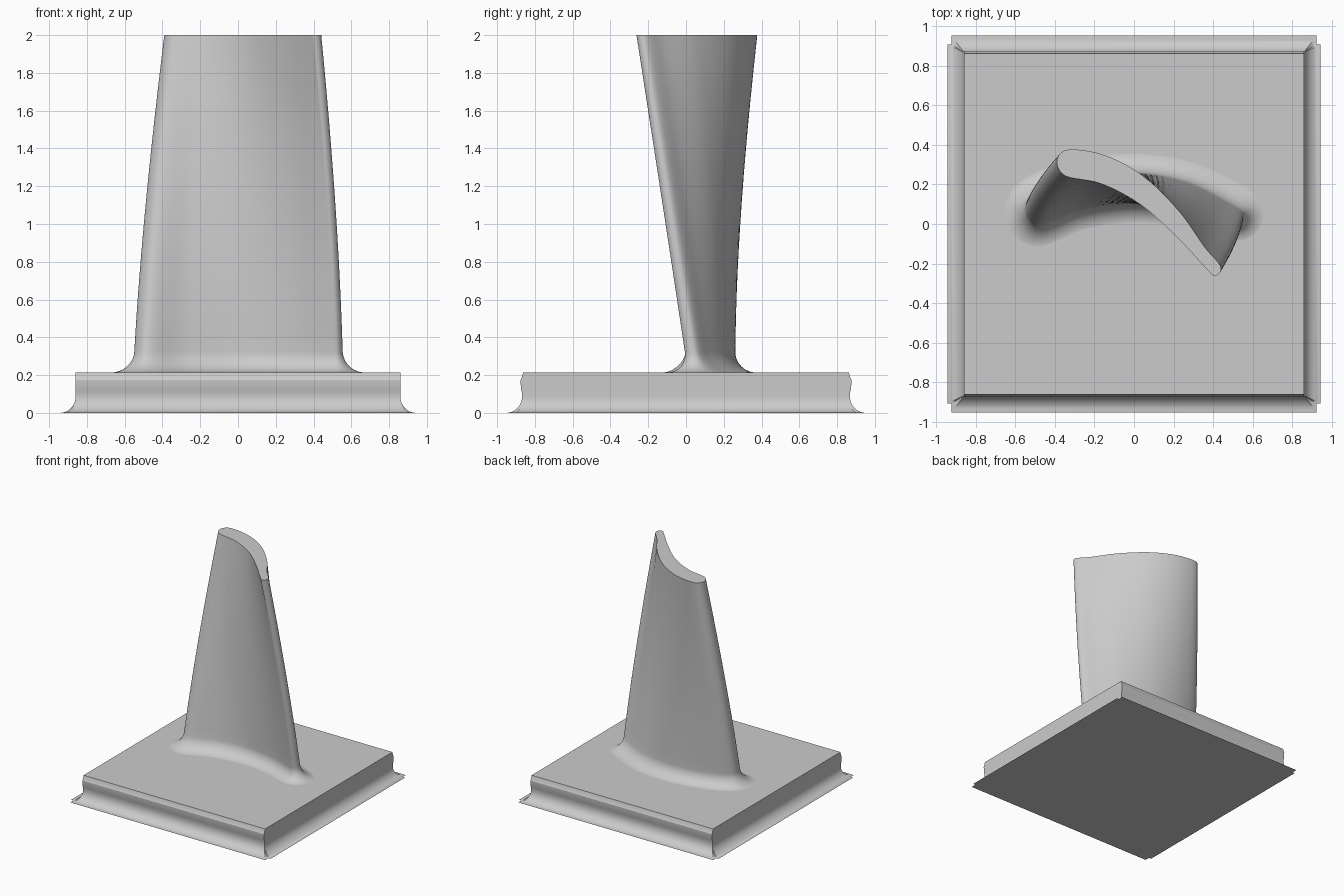
import bpy
import bmesh
from math import cos, sin, pi, radians
from mathutils import Vector

cube = bpy.data.objects.get("Cube")
if cube:
    bpy.data.objects.remove(cube, do_unlink=True)

grey = bpy.data.materials.new("plain grey")
grey.use_nodes = True
colour = (0.6, 0.6, 0.6, 1)
grey.diffuse_color = colour
grey.node_tree.nodes["Principled BSDF"].inputs["Base Color"].default_value = colour


def loft(name, rings, sharp_angle):
    """Skin a stack of closed rings and cap both ends."""
    bm = bmesh.new()
    loops = [[bm.verts.new(p) for p in ring] for ring in rings]
    count = len(loops[0])
    for low, high in zip(loops, loops[1:]):
        for i in range(count):
            j = (i + 1) % count
            bm.faces.new((low[i], low[j], high[j], high[i]))
    bm.faces.new(loops[0])
    bm.faces.new(loops[-1])
    bmesh.ops.remove_doubles(bm, verts=bm.verts, dist=0.00001)
    bmesh.ops.recalc_face_normals(bm, faces=bm.faces)
    mesh = bpy.data.meshes.new(name)
    bm.to_mesh(mesh)
    bm.free()
    mesh.materials.append(grey)
    obj = bpy.data.objects.new(name, mesh)
    bpy.context.collection.objects.link(obj)
    bpy.ops.object.select_all(action="DESELECT")
    obj.select_set(True)
    bpy.context.view_layer.objects.active = obj
    bpy.ops.object.shade_smooth_by_angle(angle=radians(sharp_angle))
    return obj


def smooth_closed(points, steps):
    """Centripetal spline through a closed list of points."""
    pts = [Vector(p) for p in points]
    n = len(pts)
    out = []
    for i in range(n):
        quad = [pts[(i + k - 1) % n] for k in range(4)]
        knots = [0.0]
        for a, b in zip(quad, quad[1:]):
            knots.append(knots[-1] + (b - a).length ** 0.5)
        for s in range(steps):
            t = knots[1] + (knots[2] - knots[1]) * s / steps
            level = quad
            for depth, spans in enumerate(((0, 1, 2), (0, 1), (1,))):
                ends = {0: 1, 1: 2, 2: 2}[depth]
                nxt = []
                for m, k in enumerate(spans):
                    lo, hi = knots[k], knots[k + ends if depth else k + 1]
                    if depth == 2:
                        hi = knots[2]
                    nxt.append(level[m].lerp(level[m + 1], (t - lo) / (hi - lo)))
                level = nxt
            out.append(level[0])
    return out


# Plinth: straight sides, shallow groove front and back, flared foot
def plinth_ring(hx, hy, z, notch):
    corner = [(hx, hy - 2 * notch), (hx - notch, hy - 2 * notch), (hx - notch, hy)]
    flipped = [(-x, y) for x, y in reversed(corner)]
    half = corner + flipped
    return [(x, y, z) for x, y in half + [(-x, -y) for x, y in half]]


TOP, SIDE, FOOT = 0.215, 0.86, 0.085
rings = []
for i in range(13):
    a = i / 12 * pi / 2
    flare = FOOT * (1 - sin(a))
    rings.append(plinth_ring(SIDE + flare, SIDE + 0.008 + flare,
                             FOOT * (1 - cos(a)), 0.022 * flare / FOOT))
for z, hy in ((0.11, 0.868), (0.125, 0.874), (0.175, 0.876), (0.19, 0.868), (TOP, 0.862)):
    rings.append(plinth_ring(SIDE, hy, z, 0))
loft("plinth", rings, 25)

# Blade sections: nose, convex back, tail, hollow front
root = [(-.55, .085), (-.535, .125), (-.47, .175), (-.26, .24), (0, .26), (.26, .215),
        (.45, .125), (.55, .06), (.552, .025), (.53, 0), (.495, 0), (.28, .07),
        (0, .105), (-.28, .07), (-.49, -.005), (-.54, .035)]
tip = [(-.39, .32), (-.375, .355), (-.34, .375), (-.17, .355), (.03, .255), (.23, .063),
       (.36, -.12), (.44, -.22), (.432, -.25), (.405, -.262), (.375, -.235), (.23, -.08),
       (.03, .1), (-.17, .205), (-.35, .245), (-.382, .28)]
root_curve = smooth_closed(root, 8)
tip_curve = smooth_closed(tip, 8)


def blade_ring(z, offset=0):
    t = (z - 0.3) / 1.7
    bulge = 1 + 0.12 * max(t, 0) * (1 - t)
    pts = [a.lerp(b, t) for a, b in zip(root_curve, tip_curve)]
    ring = []
    for i, p in enumerate(pts):
        along = (pts[(i + 1) % len(pts)] - pts[i - 1]).normalized()
        q = p + Vector((-along.y, along.x)) * offset
        ring.append((q.x * bulge, q.y, z))
    return ring


# Twisted blade with a round fillet at its root
FILLET = 0.11
rings = []
for i in range(12):
    a = (1 - i / 12) * pi / 2
    rings.append(blade_ring(TOP - 0.001 + FILLET * (1 - sin(a)), FILLET * (1 - cos(a))))
start = TOP + FILLET
rings += [blade_ring(start + (2 - start) * i / 24) for i in range(25)]
loft("blade", rings, 40)
